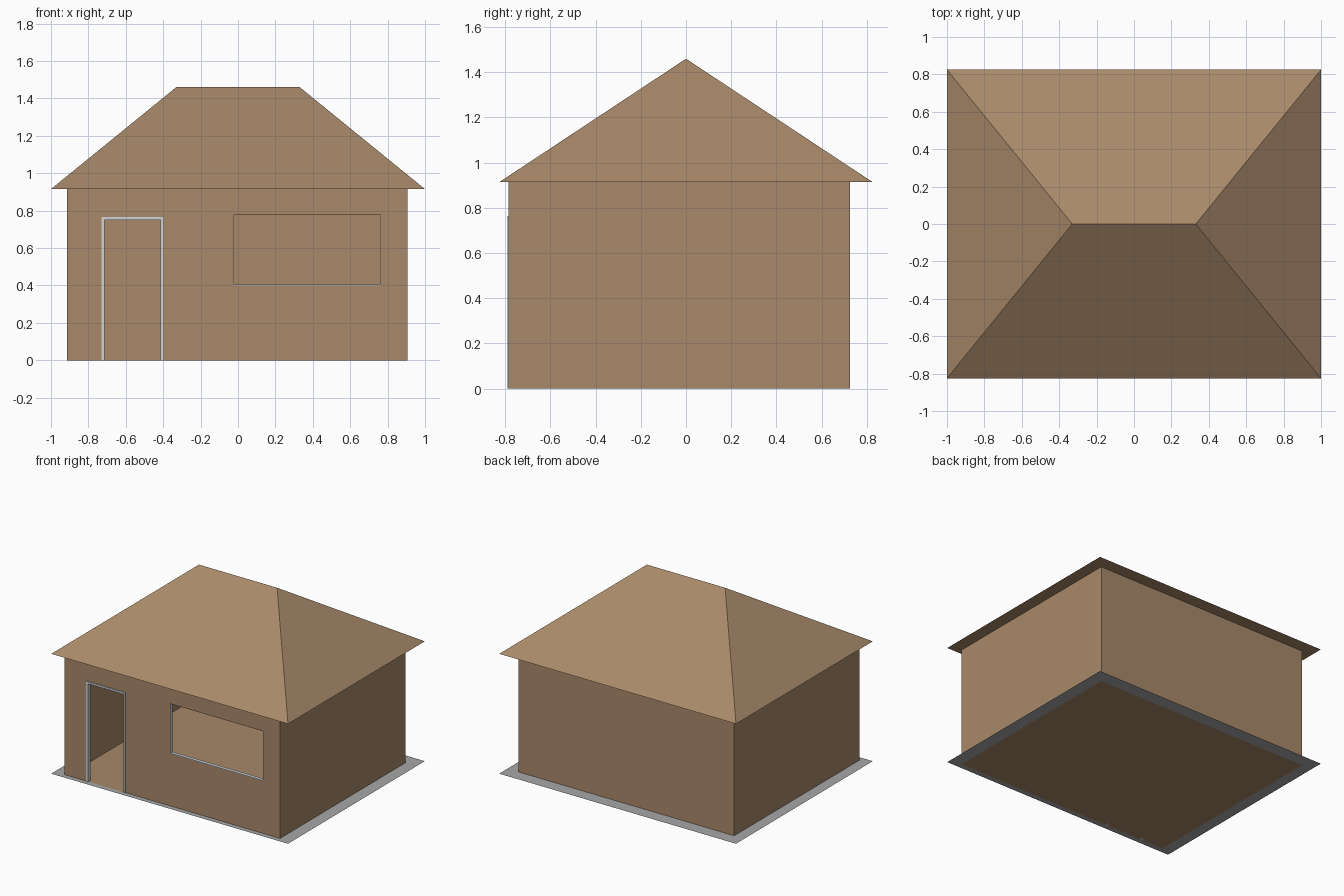
import bpy, bmesh

if "Cube" in bpy.data.objects:
    bpy.data.objects.remove(bpy.data.objects["Cube"])

def material(name, rgb):
    m = bpy.data.materials.new(name)
    m.diffuse_color = (*rgb, 1)
    m.use_nodes = True
    m.node_tree.nodes["Principled BSDF"].inputs["Base Color"].default_value = m.diffuse_color
    return m

BROWN = material("tan brown", (0.392, 0.250, 0.144))
SLAB = material("concrete grey", (0.39, 0.39, 0.39))
FRAME = material("light grey", (0.62, 0.65, 0.68))

def finish(name, bm, *mats):
    bmesh.ops.recalc_face_normals(bm, faces=bm.faces)
    me = bpy.data.meshes.new(name)
    bm.to_mesh(me)
    bm.free()
    for m in mats:
        me.materials.append(m)
    ob = bpy.data.objects.new(name, me)
    bpy.context.collection.objects.link(ob)
    return ob

def add_box(bm, x0, x1, y0, y1, z0, z1):
    vs = bmesh.ops.create_cube(bm, size=1)["verts"]
    for v in vs:
        v.co = (x1 if v.co.x > 0 else x0, y1 if v.co.y > 0 else y0, z1 if v.co.z > 0 else z0)

X0, X1, Y0, Y1, H, T = -0.915, 0.905, -0.785, 0.725, 0.915, 0.025
DOOR = (-0.73, -0.40, 0.0, 0.765)
WIN = (-0.025, 0.765, 0.40, 0.78)

# Side and back walls
bm = bmesh.new()
add_box(bm, X0, X0 + T, Y0 + T, Y1, 0, H)
add_box(bm, X1 - T, X1, Y0 + T, Y1, 0, H)
add_box(bm, X0 + T, X1 - T, Y1 - T, Y1, 0, H)
finish("side_and_back_walls", bm, BROWN)

# Front wall: grid of panels, leaving out the door and window, then thickened
bm = bmesh.new()
xs = [X0, DOOR[0], DOOR[1], WIN[0], WIN[1], X1]
zs = [0, WIN[2], DOOR[3], WIN[3], H]
for i in range(5):
    for k in range(4):
        if (i == 1 and k < 2) or (i == 3 and k in (1, 2)):
            continue
        bm.faces.new([bm.verts.new((x, Y0, z)) for x, z in (
            (xs[i], zs[k]), (xs[i + 1], zs[k]), (xs[i + 1], zs[k + 1]), (xs[i], zs[k + 1]))])
bmesh.ops.remove_doubles(bm, verts=bm.verts, dist=1e-5)
front = bm.faces[:]
ext = bmesh.ops.extrude_face_region(bm, geom=front, use_keep_orig=True)["geom"]
bmesh.ops.translate(bm, vec=(0, T, 0), verts=[g for g in ext if isinstance(g, bmesh.types.BMVert)])
finish("front_wall", bm, BROWN)

# Door frame: two jambs and a head, slightly proud of the wall
bm = bmesh.new()
w = 0.015
a, b, _, top = DOOR
for x0, x1, z0, z1 in ((a, a + w, 0, top), (b - w, b, 0, top), (a + w, b - w, top - w, top)):
    add_box(bm, x0, x1, Y0 - 0.006, Y0 + T + 0.002, z0, z1)
finish("door_frame", bm, FRAME)

# Window lining: thin plates in the sides and sill of the opening
bm = bmesh.new()
w = 0.004
a, b, lo, hi = WIN
for x0, x1, z0, z1 in ((a, a + w, lo, hi), (b - w, b, lo, hi), (a + w, b - w, lo, lo + w)):
    add_box(bm, x0, x1, Y0 - 0.001, Y0 + T, z0, z1)
finish("window_lining", bm, FRAME)

# Flat ground slab with the brown floor as its middle face
bm = bmesh.new()
gx, gy = [-1, X0, X1, 1], [-0.825, Y0, Y1, 0.825]
for i in range(3):
    for j in range(3):
        f = bm.faces.new([bm.verts.new((x, y, 0)) for x, y in (
            (gx[i], gy[j]), (gx[i + 1], gy[j]), (gx[i + 1], gy[j + 1]), (gx[i], gy[j + 1]))])
        f.material_index = 1 if i == j == 1 else 0
bmesh.ops.remove_doubles(bm, verts=bm.verts, dist=1e-5)
finish("floor_slab", bm, SLAB, BROWN)

# Hipped roof with a flat underside
bm = bmesh.new()
e = [bm.verts.new((x, y, H)) for x, y in ((-1, -0.825), (1, -0.825), (1, 0.825), (-1, 0.825))]
l, r = (bm.verts.new((x, 0, 1.46)) for x in (-0.33, 0.33))
for f in (e, (e[0], e[1], r, l), (e[2], e[3], l, r), (e[1], e[2], r), (e[3], e[0], l)):
    bm.faces.new(f)
finish("roof", bm, BROWN)
